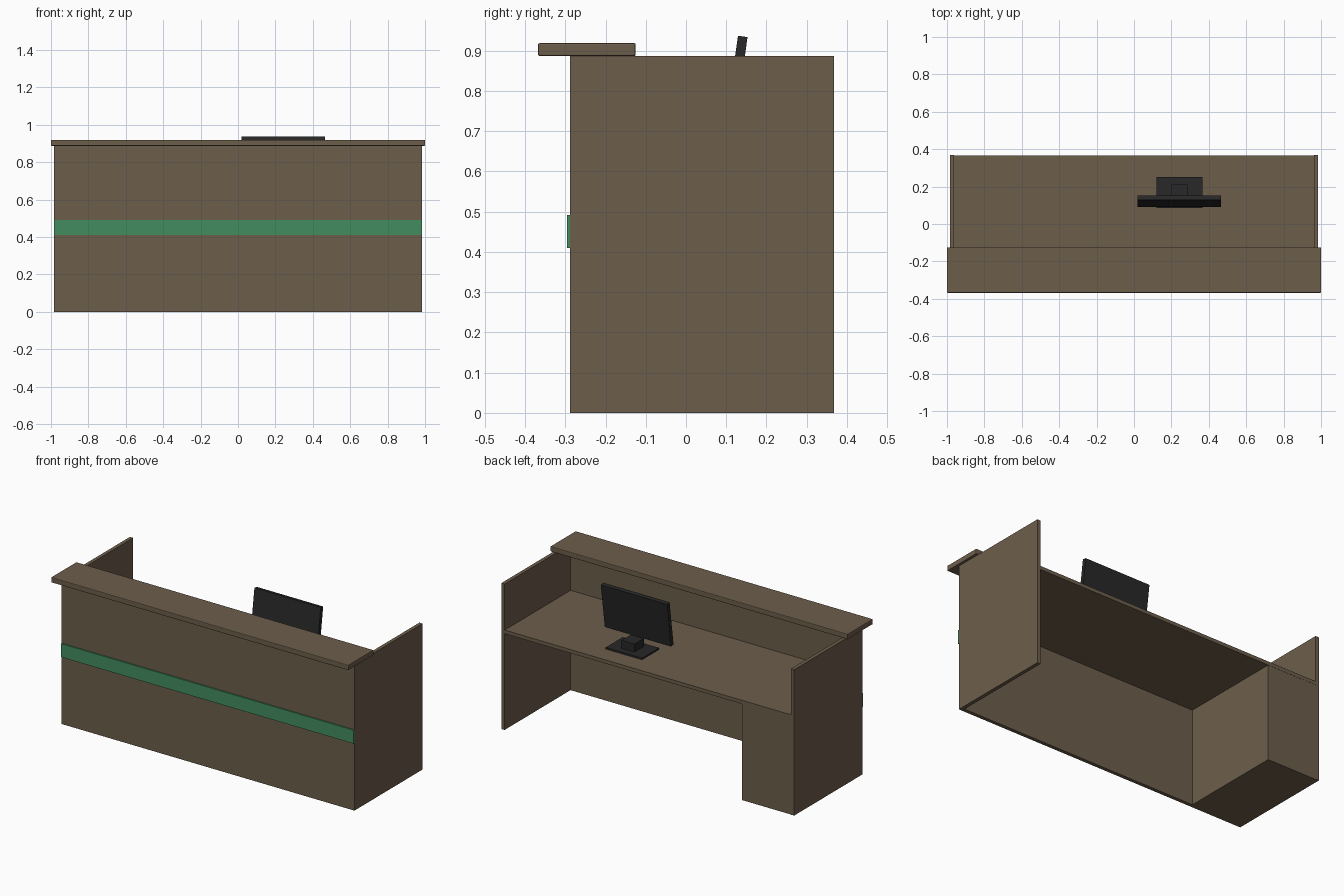
import bpy
import math

default = bpy.data.objects.get("Cube")
if default:
    bpy.data.objects.remove(default, do_unlink=True)


def material(name, rgb):
    mat = bpy.data.materials.new(name)
    mat.use_nodes = True
    colour = (*rgb, 1.0)
    mat.diffuse_color = colour
    bsdf = next(n for n in mat.node_tree.nodes if n.type == "BSDF_PRINCIPLED")
    bsdf.inputs["Base Color"].default_value = colour
    return mat


WOOD = material("brown wood", (0.152, 0.111, 0.071))
GREEN = material("green trim", (0.054, 0.265, 0.115))
BLACK = material("black plastic", (0.021, 0.021, 0.021))


def box(name, x, y, z, mat, bevel=0.0, tilt=0.0):
    """Box spanning the (low, high) pairs x, y and z, tilted about its centre."""
    spans = (x, y, z)
    bpy.ops.mesh.primitive_cube_add(size=1, location=[(a + b) / 2 for a, b in spans])
    obj = bpy.context.object
    obj.name = name
    obj.scale = [b - a for a, b in spans]
    bpy.ops.object.transform_apply(location=False, rotation=False, scale=True)
    obj.rotation_euler.x = tilt
    obj.data.materials.append(mat)
    if bevel:
        mod = obj.modifiers.new("Bevel", "BEVEL")
        mod.width = bevel
        mod.segments = 2
    return obj


HALF, FRONT, BACK, HEIGHT = 0.985, -0.288, 0.368, 0.887
BOARD = 0.022
INNER = HALF - BOARD
DESK = 0.607

# Carcass: two end panels and the front panel between them
for side, sign in (("left", 1), ("right", -1)):
    box(side + "_end_panel", sorted((sign * INNER, sign * HALF)),
        (FRONT, BACK), (0, HEIGHT), WOOD)
box("front_panel", (-INNER, INNER), (FRONT, FRONT + BOARD), (0, HEIGHT), WOOD)

# Worktop and the storage pedestal under it
box("worktop", (-INNER, INNER), (FRONT + BOARD, BACK - 0.001), (DESK - BOARD, DESK), WOOD)
box("pedestal", (-INNER, -0.632), (FRONT + BOARD, BACK - 0.002), (0, DESK - BOARD), WOOD)

# Raised counter and front trim
box("counter_top", (-1, 1), (-0.368, -0.125), (HEIGHT, 0.919), WOOD, bevel=0.004)
box("trim_stripe", (-HALF, HALF), (FRONT - 0.008, FRONT), (0.41, 0.492), GREEN)

# Monitor
box("monitor_base", (0.121, 0.365), (0.086, 0.25), (DESK, DESK + 0.01), BLACK)
box("monitor_stand", (0.2, 0.286), (0.12, 0.21), (DESK + 0.01, 0.666), BLACK)
box("monitor_screen", (0.02, 0.466), (0.11, 0.134), (0.665, 0.939), BLACK,
    tilt=math.radians(-8)).location.z = 0.8
